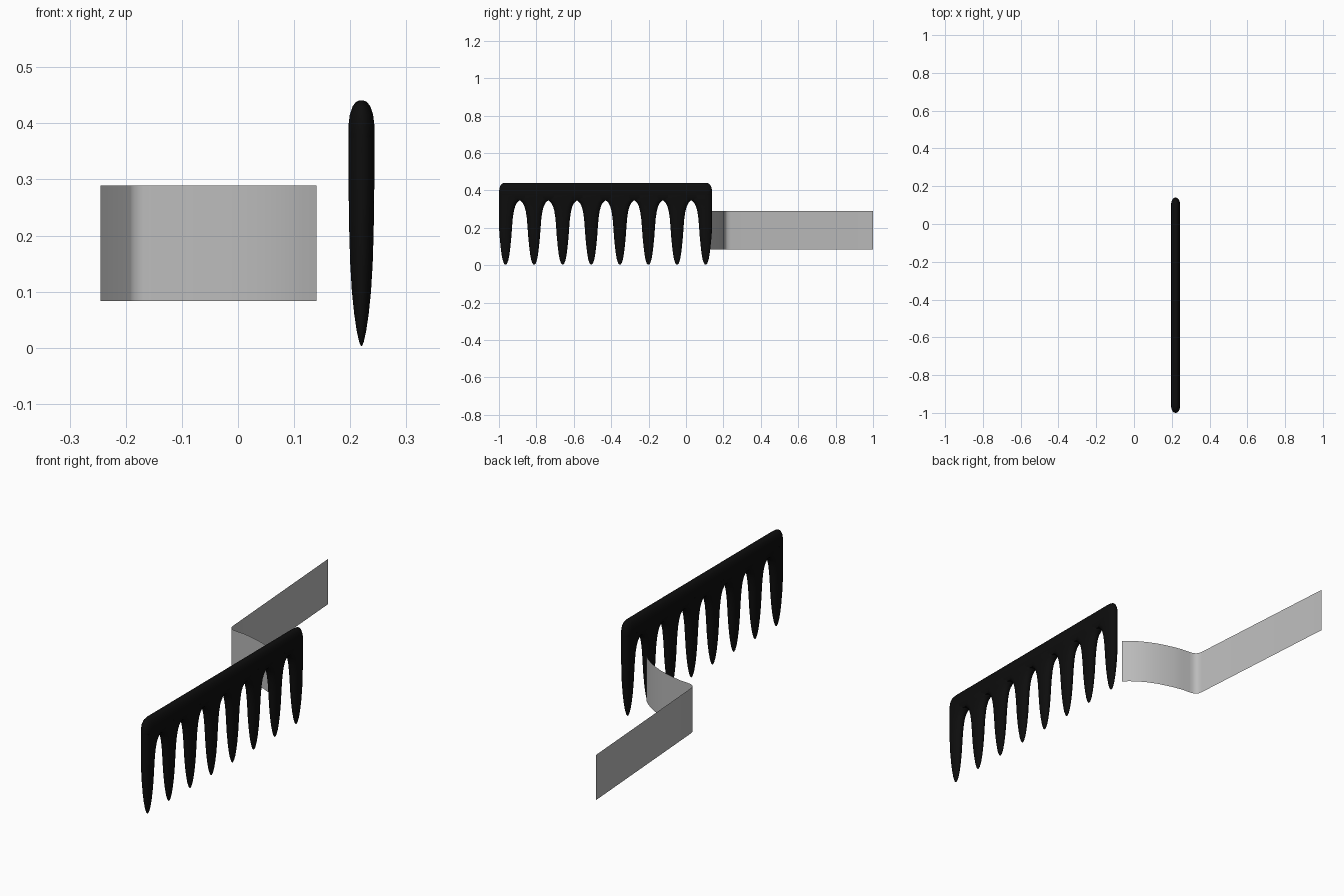
import bpy
import bmesh
import math

if "Cube" in bpy.data.objects:
    bpy.data.objects.remove(bpy.data.objects["Cube"])


def make_material(name, rgb, roughness):
    mat = bpy.data.materials.new(name)
    mat.use_nodes = True
    mat.diffuse_color = (*rgb, 1)
    bsdf = mat.node_tree.nodes["Principled BSDF"]
    bsdf.inputs["Base Color"].default_value = (*rgb, 1)
    bsdf.inputs["Roughness"].default_value = roughness
    return mat


black = make_material("black plastic", (0.004, 0.004, 0.004), 0.5)
grey = make_material("light grey", (0.5, 0.5, 0.5), 0.5)


def finish(bm, name, mat, angle):
    mesh = bpy.data.meshes.new(name)
    bm.to_mesh(mesh)
    bm.free()
    mesh.materials.append(mat)
    obj = bpy.data.objects.new(name, mesh)
    bpy.context.collection.objects.link(obj)
    bpy.ops.object.select_all(action="DESELECT")
    obj.select_set(True)
    bpy.context.view_layer.objects.active = obj
    bpy.ops.object.shade_smooth_by_angle(angle=math.radians(angle))
    return obj


COMB_X, FRONT, BACK = 0.22, -1.0, 0.14
SIDES = 24


def loft(bm, rings):
    """Join rounded horizontal sections given as (z, y_min, y_max, half_thickness)."""
    loops = []
    for z, y0, y1, thick in rings:
        mid, half = (y0 + y1) / 2, (y1 - y0) / 2
        r = min(half, 0.035)
        loop = []
        for i in range(SIDES):
            a = 2 * math.pi * (i + 0.5) / SIDES
            shift = math.copysign(half - r, math.cos(a))
            loop.append(bm.verts.new((COMB_X + thick * math.sin(a),
                                      mid + shift + r * math.cos(a), z)))
        loops.append(loop)
    for low, high in zip(loops, loops[1:]):
        for i in range(SIDES):
            j = (i + 1) % SIDES
            bm.faces.new((low[i], low[j], high[j], high[i]))
    bm.faces.new(loops[0])
    bm.faces.new(loops[-1])
    bmesh.ops.recalc_face_normals(bm, faces=bm.faces)


# Comb spine: (height, end inset, half thickness)
spine = [(0.347, 0.0, 0.016), (0.36, 0.0, 0.0232), (0.395, 0.0, 0.0235),
         (0.415, 0.003, 0.021), (0.43, 0.01, 0.016), (0.438, 0.02, 0.01),
         (0.441, 0.033, 0.003)]
bm = bmesh.new()
loft(bm, [(z, FRONT + d, BACK - d, t) for z, d, t in spine])
finish(bm, "comb_spine", black, 50)

# Comb teeth: (height, half width, half thickness), flaring into the arches
tooth = [(0.003, 0.003, 0.001), (0.01, 0.009, 0.004), (0.03, 0.016, 0.0085),
         (0.06, 0.0215, 0.013), (0.1, 0.0265, 0.0172), (0.15, 0.0315, 0.0202),
         (0.2, 0.035, 0.0218), (0.25, 0.039, 0.0227), (0.29, 0.045, 0.0231),
         (0.315, 0.052, 0.0232), (0.333, 0.061, 0.0233), (0.342, 0.07, 0.0234),
         (0.348, 0.0775, 0.0234), (0.375, 0.0775, 0.0234)]
TEETH = 8
pitch = 1.07 / (TEETH - 1)
for n in range(TEETH):
    y = -0.965 + n * pitch
    bm = bmesh.new()
    loft(bm, [(z, max(y - w, FRONT), min(y + w, BACK), t) for z, w, t in tooth])
    finish(bm, "comb_tooth_%d" % (n + 1), black, 50)

# Bent sheet strip: plan path swept straight up
path = [(-0.245, 1.0), (-0.192, 0.24), (-0.188, 0.222), (-0.18, 0.212),
        (-0.168, 0.206), (-0.15, 0.203), (-0.11, 0.2), (-0.07, 0.192),
        (-0.03, 0.181), (0.01, 0.168), (0.05, 0.15), (0.085, 0.13),
        (0.116, 0.107), (0.14, 0.085)]
bm = bmesh.new()
columns = [[bm.verts.new((x, y, z)) for z in (0.083, 0.289)] for x, y in path]
for a, b in zip(columns, columns[1:]):
    bm.faces.new((a[0], b[0], b[1], a[1]))
finish(bm, "bent_strip", grey, 40)
